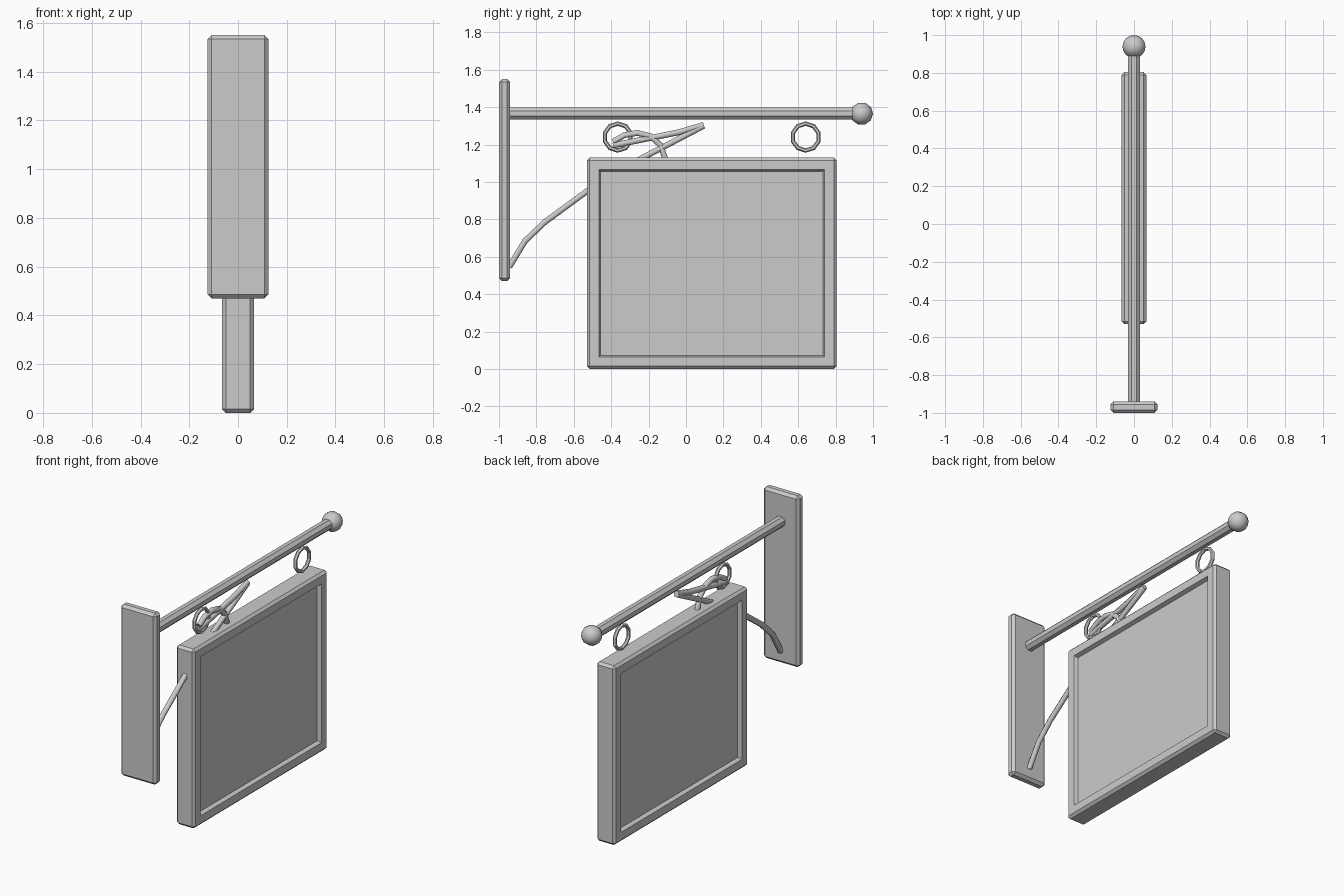
import bpy, bmesh, math

if "Cube" in bpy.data.objects:
    bpy.data.objects.remove(bpy.data.objects["Cube"])


def bevelled_box(name, lo, hi, bevel, recess=False):
    """Chamfered box; optionally with a framed recess in both x faces."""
    bm = bmesh.new()
    bmesh.ops.create_cube(bm, size=1)
    for v in bm.verts:
        v.co = [lo[i] if v.co[i] < 0 else hi[i] for i in range(3)]
    bmesh.ops.bevel(bm, geom=bm.edges[:], offset=bevel, segments=1,
                    affect='EDGES')
    bm.normal_update()
    if recess:
        sides = [f for f in bm.faces if abs(f.normal.x) > 0.99]
        bmesh.ops.inset_individual(bm, faces=sides, thickness=0.07)
        bmesh.ops.inset_individual(bm, faces=sides, thickness=0.012,
                                   depth=-0.025)
    me = bpy.data.meshes.new(name)
    bm.to_mesh(me)
    bm.free()
    ob = bpy.data.objects.new(name, me)
    bpy.context.collection.objects.link(ob)
    return ob


def tube(name, paths, radius):
    """Six-sided bars following (y, z) polylines on the centre plane."""
    cu = bpy.data.curves.new(name, 'CURVE')
    cu.dimensions = '3D'
    cu.bevel_depth = radius
    cu.bevel_resolution = 1
    cu.use_fill_caps = True
    for pts in paths:
        sp = cu.splines.new('POLY')
        sp.points.add(len(pts) - 1)
        for p, (y, z) in zip(sp.points, pts):
            p.co = (0, y, z, 1)
    ob = bpy.data.objects.new(name, cu)
    bpy.context.collection.objects.link(ob)
    return ob


# Wall plate and framed sign board
bevelled_box("wall_plate", (-0.125, -1.0, 0.47), (0.125, -0.94, 1.55), 0.016)
bevelled_box("sign_board", (-0.065, -0.53, 0.0), (0.065, 0.805, 1.13), 0.015,
             recess=True)

# Octagonal hanging bar, flats up and down
y0, y1 = -0.95, 0.92
bpy.ops.mesh.primitive_cylinder_add(vertices=8, radius=0.0345, depth=y1 - y0,
                                    location=(0, (y0 + y1) / 2, 1.365),
                                    rotation=(math.pi / 2, 0, 0))
bar = bpy.context.object
bar.name = "hanging_bar"
for v in bar.data.vertices:
    a = math.atan2(v.co.y, v.co.x) + math.pi / 8
    v.co.x, v.co.y = 0.0345 * math.cos(a), 0.0345 * math.sin(a)

# Ball finial
bpy.ops.mesh.primitive_uv_sphere_add(segments=10, ring_count=8, radius=0.061,
                                     location=(0, 0.939, 1.365),
                                     rotation=(0, math.pi / 2, 0))
ball = bpy.context.object
ball.name = "ball_finial"
bpy.ops.object.shade_smooth_by_angle(angle=math.radians(50))

# Hanging rings
for name, y in (("ring_near_wall", -0.365), ("ring_outer", 0.64)):
    bpy.ops.mesh.primitive_torus_add(major_segments=10, minor_segments=6,
                                     major_radius=0.072, minor_radius=0.012,
                                     location=(0, y, 1.24),
                                     rotation=(0, math.pi / 2, 0))
    bpy.context.object.name = name

# Curved brace that runs up behind the board and folds back into a scroll
tube("scroll_brace", [
    [(-0.945, 0.545), (-0.86, 0.685), (-0.755, 0.785), (-0.53, 0.95),
     (-0.24, 1.125), (0.095, 1.3)],
    [(0.095, 1.305), (-0.04, 1.265), (-0.19, 1.235), (-0.39, 1.195)],
    [(-0.39, 1.215), (-0.33, 1.25), (-0.26, 1.262), (-0.19, 1.245),
     (-0.135, 1.195), (-0.11, 1.12)],
], 0.018)
